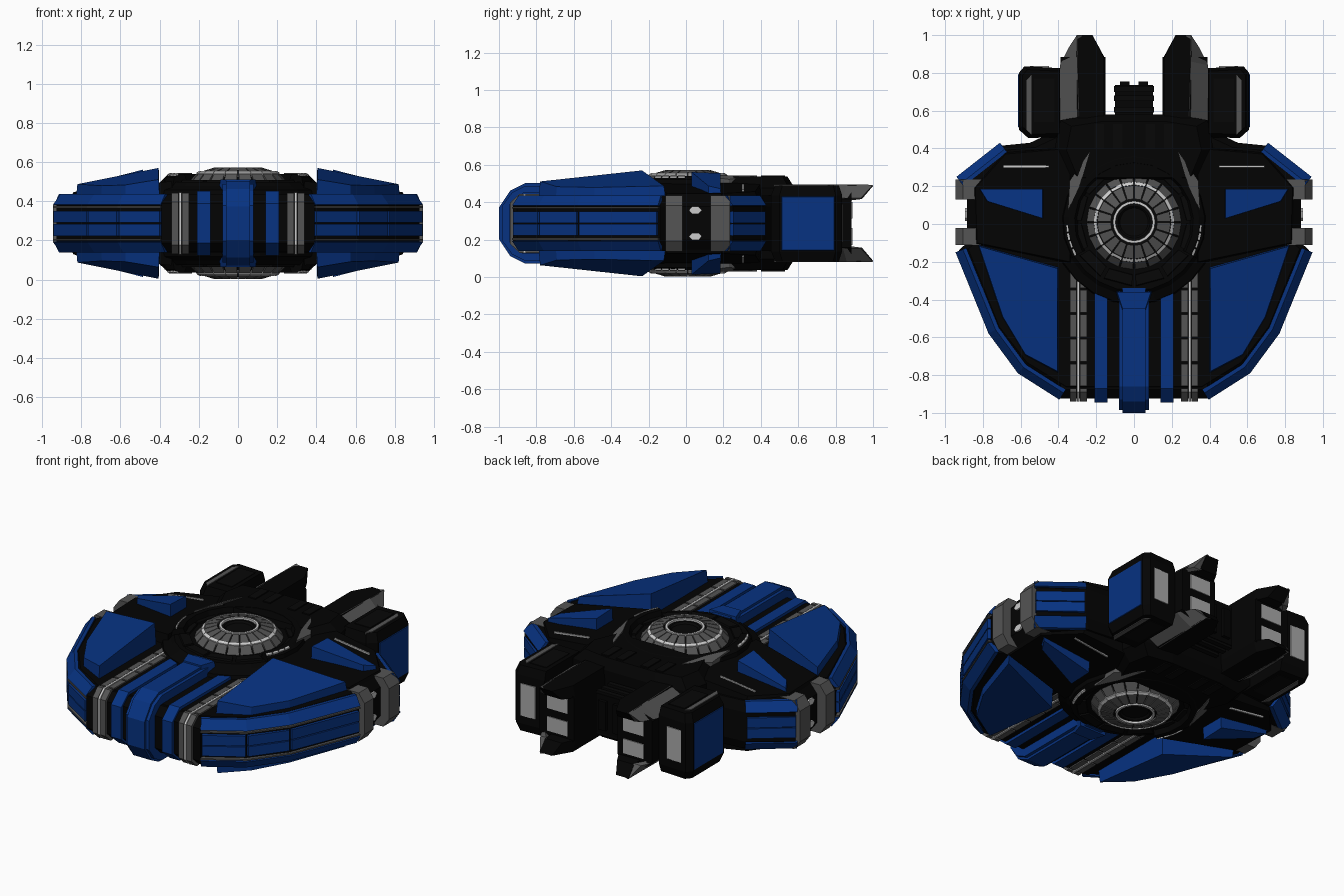
import bpy, bmesh
from math import sin, cos, pi, radians
from mathutils import Vector

if "Cube" in bpy.data.objects:
    bpy.data.objects.remove(bpy.data.objects["Cube"])

Z0 = 0.287  # height of the ship's mid plane; all parts are modelled around it

def material(name, r, g, b):
    m = bpy.data.materials.new(name)
    m.diffuse_color = (r, g, b, 1)
    m.use_nodes = True
    m.node_tree.nodes["Principled BSDF"].inputs["Base Color"].default_value = m.diffuse_color
    return m

DARK = material("dark_hull", .001, .001, .001)
SEAM = material("dark_trim", .002, .002, .002)
BLUE = material("blue_armour", .002, .032, .22)
GREY = material("mid_grey", .09, .09, .09)
LIGHT = material("light_grey", .60, .60, .60)
GLOW = material("nozzle_grey", .40, .40, .40)

def build(name, lofts, mat, mx=False, mz=False):
    """Each loft is a list of equal-length point rings, capped at both ends."""
    bm = bmesh.new()
    for rings in lofts:
        vs = [[bm.verts.new(p) for p in r] for r in rings]
        n = len(vs[0])
        for a, b in zip(vs, vs[1:]):
            for i in range(n):
                bm.faces.new((a[i], a[(i + 1) % n], b[(i + 1) % n], b[i]))
        bm.faces.new(vs[0][::-1])
        bm.faces.new(vs[-1])
    bmesh.ops.recalc_face_normals(bm, faces=bm.faces)
    me = bpy.data.meshes.new(name)
    bm.to_mesh(me)
    bm.free()
    me.materials.append(mat)
    ob = bpy.data.objects.new(name, me)
    ob.location.z = Z0
    bpy.context.collection.objects.link(ob)
    if mx or mz:
        mod = ob.modifiers.new("mirror", 'MIRROR')
        mod.use_axis = (mx, False, mz)
        mod.use_mirror_merge = False
    return ob

def sym(half):  # close a (u, z) half profile by reflecting it in z
    return half + [(u, -z) for u, z in reversed(half)]

def along_x(half, x0, x1):
    return [[(x, y, z) for y, z in sym(half)] for x in (x0, x1)]

def along_y(half, y0, y1):
    return [[(x, y, z) for x, z in sym(half)] for y in (y0, y1)]

def stack(outline, levels, c=(0, 0)):  # levels are (z, scale about c)
    return [[(c[0] + (x - c[0]) * s, c[1] + (y - c[1]) * s, z) for x, y in outline] for z, s in levels]

def box(x0, x1, y0, y1, z0, z1):
    return [[(x0, y0, z), (x1, y0, z), (x1, y1, z), (x0, y1, z)] for z in (z0, z1)]

def panel(top, base, flare):  # raised plate with a sloped skirt
    c = sum((Vector(p) for p in top), Vector()) / len(top)
    low = [(c.x + (p[0] - c.x) * flare, c.y + (p[1] - c.y) * flare, base) for p in top]
    return [low, top]

def sweep(path, section):  # section is (inset, z), mitred along an xy path
    P = [Vector(p) for p in path]
    rings = []
    for i, p in enumerate(P):
        ns = []
        for a, b in ((i - 1, i), (i, i + 1)):
            if a >= 0 and b < len(P):
                d = (P[b] - P[a]).normalized()
                ns.append(Vector((-d.y, d.x)))
        m = sum(ns, Vector((0, 0))).normalized()
        m /= m.dot(ns[0])
        rings.append([(p.x + m.x * d, p.y + m.y * d, z) for d, z in section])
    return rings

def wedges(section, n, gap, cy=.01, a0=0, a1=2 * pi):  # ring of separate blocks
    out, step = [], (a1 - a0) / n
    for i in range(n):
        angs = (a0 + i * step + gap, a0 + (i + 1) * step - gap)
        out.append([[(r * cos(a), cy + r * sin(a), z) for r, z in section] for a in angs])
    return out

def disc(profile, n, cy=.01):  # stack of n-sided circles
    return [[(r * cos(2 * pi * i / n), cy + r * sin(2 * pi * i / n), z) for i in range(n)]
            for r, z in profile]

# main hull
half = [(.38, -.91), (.60, -.775), (.755, -.575), (.928, -.14), (.885, -.1), (.885, .22),
        (.925, .25), (.70, .415), (.55, .43), (.40, .50)]
outline = half + [(-x, y) for x, y in reversed(half)]
build("hull", [stack(outline, [(-.148, .945), (-.09, 1), (.09, 1), (.148, .945)])], DARK)
build("front_base", [along_x([(-.2, .146), (-.875, .146), (-.925, .10)], -.39, .39)], DARK)
build("wing_deck", [panel([(.34, -.2, .215), (.83, -.1, .160), (.84, .19, .160), (.68, .37, .17),
                           (.34, .40, .215)], .14, 1.04)], DARK, True, True)
neck = [(.35, .23), (.42, .40), (.39, .55), (.2, .58), (-.2, .58), (-.39, .55), (-.42, .40), (-.35, .23)]
build("rear_neck", [stack(neck, [(-.25, .85), (-.19, 1), (.19, 1), (.25, .85)], (0, .33))], DARK)

# armour plates on the wings
build("front_wing_plate", [panel([(.405, -.235, .283), (.82, -.118, .200), (.695, -.49, .192),
                                  (.575, -.69, .196), (.405, -.78, .224)], .14, 1.025)], BLUE, True, True)
build("rear_wing_plate", [panel([(.485, .03, .274), (.775, .12, .200), (.815, .185, .185), (.485, .185, .268)],
                                .15, 1.03)], BLUE, True, True)
build("deck_line", [[[(.45, .30, .195), (.69, .30, .165), (.69, .31, .165), (.45, .31, .195)],
                     [(.45, .30, .211), (.69, .30, .180), (.69, .31, .180), (.45, .31, .211)]]],
      LIGHT, True, True)

# armoured rim bands
front = [(.395, -.93), (.615, -.79), (.77, -.58), (.945, -.15)]
rear = [(.94, .25), (.71, .43)]
upper = [(0, .095), (.042, .149), (.062, .149), (.05, .09)]
build("rim_upper_band", [sweep(front, upper), sweep(rear, upper)], BLUE, True, True)
build("rim_trim_line", [sweep(front, [(0, .079), (0, .088), (.04, .088), (.04, .079)])], GREY, True, True)
side = []
for a, b in list(zip(front, front[1:])) + [tuple(rear)]:
    a, b = Vector(a), Vector(b)
    e = (b - a).normalized() * .008
    side.append(sweep([a + e, b - e], [(0, .003), (0, .064), (.04, .064), (.04, .003)]))
build("rim_side_plates", side, BLUE, True, True)

# side clamps with lamps between them
clamp = [(.80, .15), (.905, .15), (.945, .095)]
build("side_clamps", [along_y(clamp, -.11, -.02), along_y(clamp, .13, .235)], GREY, True)
lamp = [(.05 + .035 * cos(i * pi / 3), .07 + .022 * sin(i * pi / 3)) for i in range(6)]
build("side_lamps", [[[(x, y, z) for y, z in lamp] for x in (.87, .895)]], LIGHT, True, True)

# central strips running over the nose
tracks = []
for x0, x1 in ((.25, .285), (.305, .34)):
    for i in range(5):
        y = -.22 - .13 * i
        tracks.append(along_x([(y, .156), (y - .118, .156)], x0, x1))
    tracks.append(along_x([(-.87, .156), (-.89, .156), (-.94, .11)], x0, x1))
build("nose_tracks", tracks, GREY, True)
build("nose_track_line", [along_x([(-.22, .158), (-.89, .158), (-.941, .11)], .289, .301)], LIGHT, True)
build("nose_side_strip", [along_x([(-.20, .165), (-.87, .165), (-.945, .10)], .14, .21)], BLUE, True)
build("nose_keel", [along_x([(-.34, .20), (-.86, .20), (-.93, .165), (-.985, .09)], -.08, .08),
                    along_x([(-.34, .215), (-.86, .215), (-.94, .175), (-1, .085)], -.06, .06)], BLUE)
build("nose_keel_cap", [panel([(-.09, -.36, .224), (.09, -.36, .224), (.06, -.45, .224), (-.06, -.45, .224)],
                              .15, 1.12)], BLUE, mz=True)

# turret disc with a raised collar around the sides and back, above and below
build("turret_disc", [disc([(.45, .10), (.43, .17), (.385, .19), (.365, .212), (.255, .212)], 24)],
      DARK, mz=True)
build("turret_collar", wedges([(.295, .20), (.385, .19), (.375, .235), (.345, .252), (.315, .252)],
                              14, 0, .01, radians(-30), radians(210)), DARK, mz=True)
build("turret_plates", wedges([(.275, .20), (.345, .20), (.335, .222), (.28, .222)], 12, .03), SEAM, mz=True)

# ringed dome in the middle of the disc
build("dome_core", [disc([(.248, .19), (.245, .208), (.20, .25), (.12, .273), (.085, .273), (.075, .262)], 20)],
      SEAM, mz=True)
build("dome_outer_ring", wedges([(.25, .19), (.25, .212), (.213, .253), (.213, .19)], 20, .018), GREY, mz=True)
build("dome_inner_ring", wedges([(.195, .20), (.195, .262), (.123, .284), (.123, .20)], 20, .018), GREY, mz=True)
build("dome_light_rings", wedges([(.213, .20), (.213, .258), (.197, .268), (.197, .20)], 20, .008)
      + wedges([(.112, .22), (.112, .285), (.098, .285), (.098, .22)], 20, 0), LIGHT, mz=True)
build("turret_grey_blade", [panel([(.235, .38, .257), (.285, .21, .257), (.35, .07, .257), (.34, .23, .235)],
                                  .18, 1.0)], GREY, True, True)
build("turret_light_arc", wedges([(.35, .20), (.35, .256), (.36, .25), (.36, .20)], 4, .01, .01,
                                 radians(-30), radians(-2)), LIGHT, True, True)

# engine pods
pod = [(.392, .46), (.56, .455), (.61, .50), (.61, .80), (.58, .835), (.392, .825)]
build("engine_pod", [stack(pod, [(-.203, .9), (-.15, 1), (.15, 1), (.203, .9)], (.42, .66))], DARK, True)
build("pod_side_plate", [[[(x, y, z) for y, z in sym([(.505 + i, .15 - i), (.80 - i, .15 - i)])]
                          for x, i in ((.60, 0), (.614, .008))]], BLUE, True)
build("pod_trim", [[[(.542, .47, z), (.570, .50, z), (.570, .76, z), (.542, .79, z)] for z in (.18, .208)]],
      GREY, True, True)
build("pod_top_plate", [box(.42, .53, .54, .77, .19, .207)], SEAM, True, True)
build("inner_nacelle", [along_y([(.15, .13), (.19, .19), (.30, .19), (.388, .13)], .50, .885)], DARK, True)
build("nacelle_prong", [[[(.15, .56, .13), (.16, .56, .205), (.30, .56, .205), (.30, .56, .13)],
                         [(.15, .87, .13), (.16, .88, .205), (.303, .88, .205), (.303, .88, .13)],
                         [(.19, .945, .135), (.22, 1, .20), (.305, 1, .20), (.305, .945, .135)]]],
      DARK, True, True)
build("nacelle_slope", [[[(.29, .57, .208), (.392, .53, .14), (.37, .53, .12), (.28, .57, .18)],
                         [(.300, .86, .208), (.392, .84, .135), (.37, .86, .12), (.28, .86, .17)],
                         [(.302, 1, .206), (.345, .935, .135), (.30, .94, .13), (.22, .99, .19)]]],
      GREY, True, True)

# nozzles and rear block
build("pod_nozzle", [box(.45, .55, .80, .836, -.10, .10)], GLOW, True)
build("nacelle_nozzles", [box(.19, .33, .84, .89, .025, .115)], GLOW, True, True)
build("rear_block", [box(-.10, .10, .5, .735, -.12, .12)]
      + [box(x - .025, x + .025, .5, .755, -.09, .09) for x in (-.05, .05)], DARK)
build("rear_block_ribs", [box(-.105, .105, y, y + .03, -.135, .135) for y in (.59, .65, .70)], SEAM)
build("neck_ribs", [box(x, x + .05, .40, .53, .2, .257) for x in (.06, .16)], SEAM, True, True)
